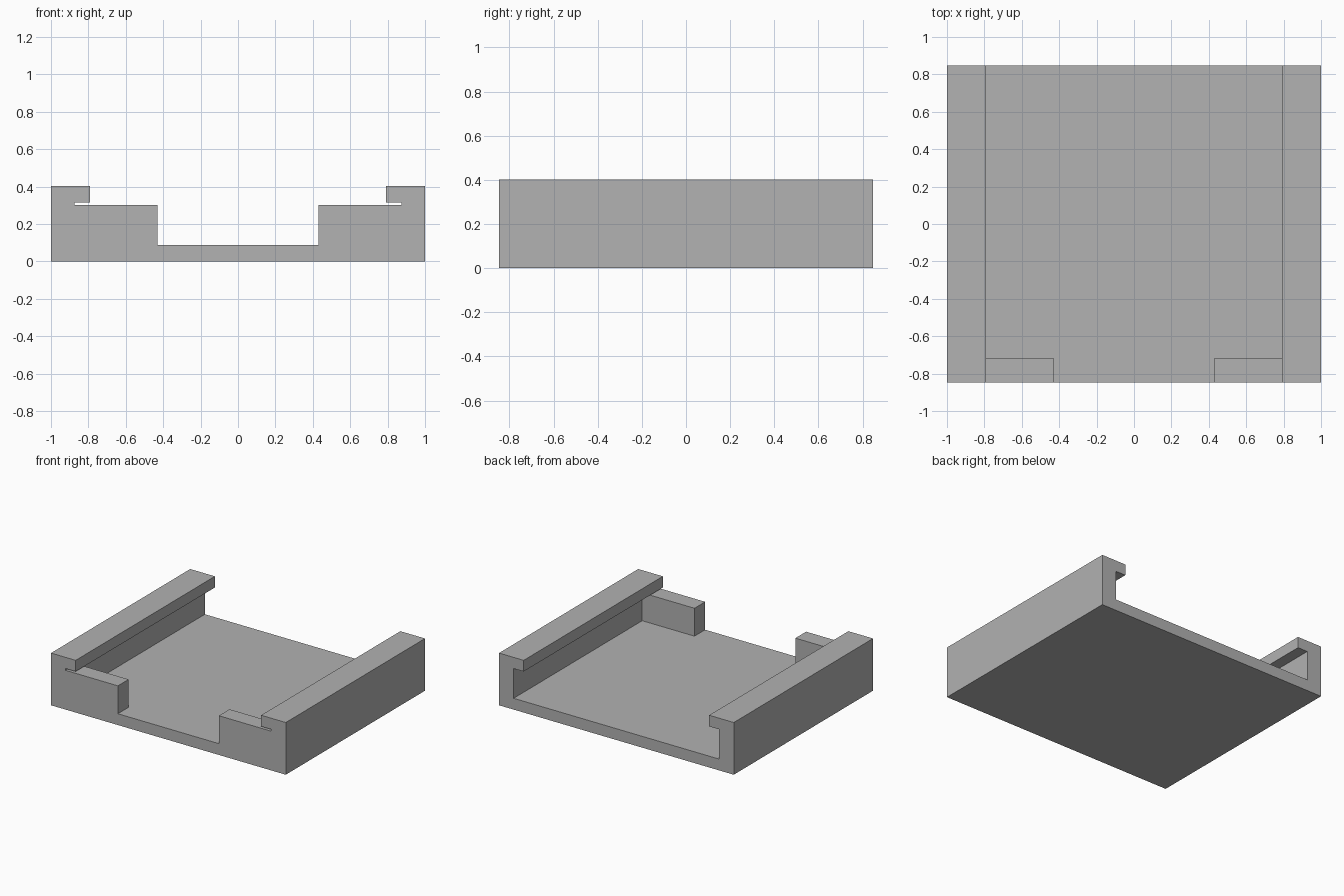
import bpy
import bmesh

cube = bpy.data.objects.get("Cube")
if cube:
    bpy.data.objects.remove(cube, do_unlink=True)

HALF_DEPTH = 0.847
FLOOR, STOP_TOP, LIP_UNDER, TOP = 0.087, 0.302, 0.316, 0.402
WALL, LIP, GAP = 0.875, 0.79, 0.43
STOP_BACK = -0.717

grey = bpy.data.materials.new("plain grey")
grey.use_nodes = True
colour = (0.445, 0.445, 0.445, 1)
grey.diffuse_color = colour
grey.node_tree.nodes["Principled BSDF"].inputs["Base Color"].default_value = colour


def extrude_profile(name, half, y0, y1):
    """Mirror a half outline in x and extrude it along y."""
    outline = half + [(-x, z) for x, z in reversed(half)]
    bm = bmesh.new()
    face = bm.faces.new([bm.verts.new((x, y0, z)) for x, z in outline])
    result = bmesh.ops.extrude_face_region(bm, geom=[face])
    verts = [v for v in result["geom"] if isinstance(v, bmesh.types.BMVert)]
    bmesh.ops.translate(bm, verts=verts, vec=(0, y1 - y0, 0))
    bmesh.ops.recalc_face_normals(bm, faces=bm.faces)
    mesh = bpy.data.meshes.new(name)
    bm.to_mesh(mesh)
    bm.free()
    mesh.materials.append(grey)
    obj = bpy.data.objects.new(name, mesh)
    bpy.context.collection.objects.link(obj)
    return obj


# Tray body: floor, side walls, overhanging lips and front stops
tray = extrude_profile("sliding_tray", [
    (1, 0), (1, TOP), (LIP, TOP), (LIP, LIP_UNDER), (WALL, LIP_UNDER),
    (WALL, STOP_TOP), (GAP, STOP_TOP), (GAP, FLOOR),
], -HALF_DEPTH, HALF_DEPTH)

# Channel behind the front stops, open at the back
cutter = extrude_profile("channel_cutter", [(WALL, FLOOR), (WALL, LIP_UNDER)],
                         STOP_BACK, HALF_DEPTH + 0.1)
cutter.hide_render = True

cut = tray.modifiers.new("channel", "BOOLEAN")
cut.operation = "DIFFERENCE"
cut.solver = "EXACT"
cut.object = cutter

# Bake the cut and drop the helper
bpy.context.view_layer.update()
graph = bpy.context.evaluated_depsgraph_get()
baked = bpy.data.meshes.new_from_object(tray.evaluated_get(graph))
tray.modifiers.clear()
tray.data = baked
bpy.data.objects.remove(cutter, do_unlink=True)

# Merge coplanar faces
bm = bmesh.new()
bm.from_mesh(baked)
bmesh.ops.remove_doubles(bm, verts=bm.verts, dist=0.0001)
bmesh.ops.dissolve_limit(bm, angle_limit=0.01, verts=bm.verts, edges=bm.edges)
bm.to_mesh(baked)
bm.free()
